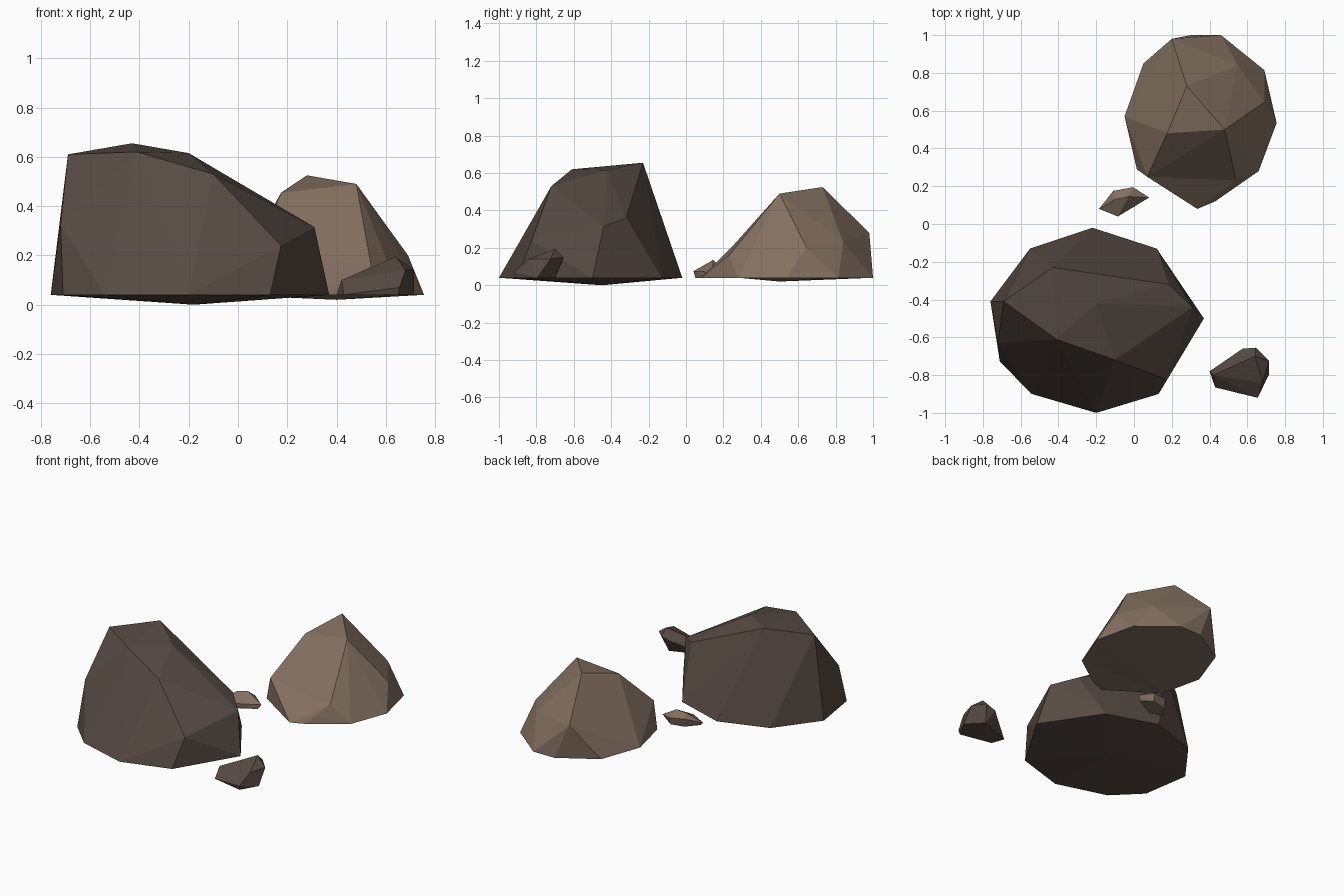
import bpy
import bmesh

cube = bpy.data.objects.get("Cube")
if cube:
    bpy.data.objects.remove(cube, do_unlink=True)


def make_material(name, colour):
    material = bpy.data.materials.new(name)
    material.use_nodes = True
    material.diffuse_color = (*colour, 1)
    shader = material.node_tree.nodes["Principled BSDF"]
    shader.inputs["Base Color"].default_value = (*colour, 1)
    shader.inputs["Roughness"].default_value = 0.9
    return material


def make_rock(name, material, ground_outline, corners, ground_height=4):
    """Chiselled rock: the convex skin around a ground outline and its upper
    corners. All measures are in hundredths of a unit."""
    points = [(x, y, ground_height) for x, y in ground_outline] + corners
    bm = bmesh.new()
    for point in points:
        bm.verts.new([value / 100 for value in point])
    hull = bmesh.ops.convex_hull(bm, input=bm.verts[:])
    loose = {v for v in hull["geom_interior"] + hull["geom_unused"]
             if isinstance(v, bmesh.types.BMVert)}
    bmesh.ops.delete(bm, geom=list(loose), context="VERTS")
    bmesh.ops.recalc_face_normals(bm, faces=bm.faces[:])
    mesh = bpy.data.meshes.new(name)
    bm.to_mesh(mesh)
    bm.free()
    mesh.materials.append(material)
    rock = bpy.data.objects.new(name, mesh)
    bpy.context.collection.objects.link(rock)
    return rock


dark_stone = make_material("dark brown stone", (0.095, 0.068, 0.056))
light_stone = make_material("light brown stone", (0.230, 0.162, 0.118))

# Large dark boulder: flat-topped, sloping down towards one side
make_rock(
    "large_boulder", dark_stone,
    [(-22, -2), (12, -13), (37, -50), (13, -90), (-20, -100),
     (-54, -90), (-71, -73), (-76, -41), (-55, -13)],
    [(-43, -23, 65.5), (-20, -42, 61.5), (-41, -61, 62), (-69, -41, 61),
     (-10, -72, 53), (-72, -63, 32.5), (-31, -13, 35),
     (18.5, -32, 36), (31, -44, 31.5), (17.5, -82.5, 24),
     (-18, -45, 0)])

# Medium light boulder: pointed, with a wide faceted skirt
make_rock(
    "medium_boulder", light_stone,
    [(-5, 57), (5, 85), (30, 100), (46, 100), (69, 81.5),
     (75.5, 53.5), (66, 28), (1.5, 29)],
    [(28, 73, 52.5), (17.5, 48, 45.5), (48, 50, 49), (20, 98, 28),
     (55, 84, 23), (69, 64.5, 20), (7, 25, 21), (54, 23, 16),
     (40, 50, 2)])

# Low ledge at the foot of the light boulder
make_rock(
    "medium_boulder_ledge", light_stone,
    [(33.5, 8), (43, 12), (66, 28), (1.5, 29), (30, 40)],
    [(7, 25, 21), (54, 23, 16), (47, 16, 9)])

# Small dark stone beside the large boulder
make_rock(
    "small_dark_stone", dark_stone,
    [(40, -78), (43, -86.5), (65, -91), (71.5, -79.5), (62, -70)],
    [(42, -80, 10), (65.5, -92, 7), (68, -84, 14), (71.5, -72.5, 14),
     (64.5, -65.5, 15), (57.5, -66, 13), (64, -70, 19.5)])

# Small light pebble between the boulders
make_rock(
    "small_light_pebble", light_stone,
    [(-17, 8), (-8, 5), (6, 13), (-1, 18), (-10, 16)],
    [(-18.5, 8, 6), (-8.5, 4, 7.5), (8, 14, 7), (-0.5, 19.5, 9),
     (-11, 17.5, 10), (-3, 14.5, 13.5), (-10, 13, 12)])
